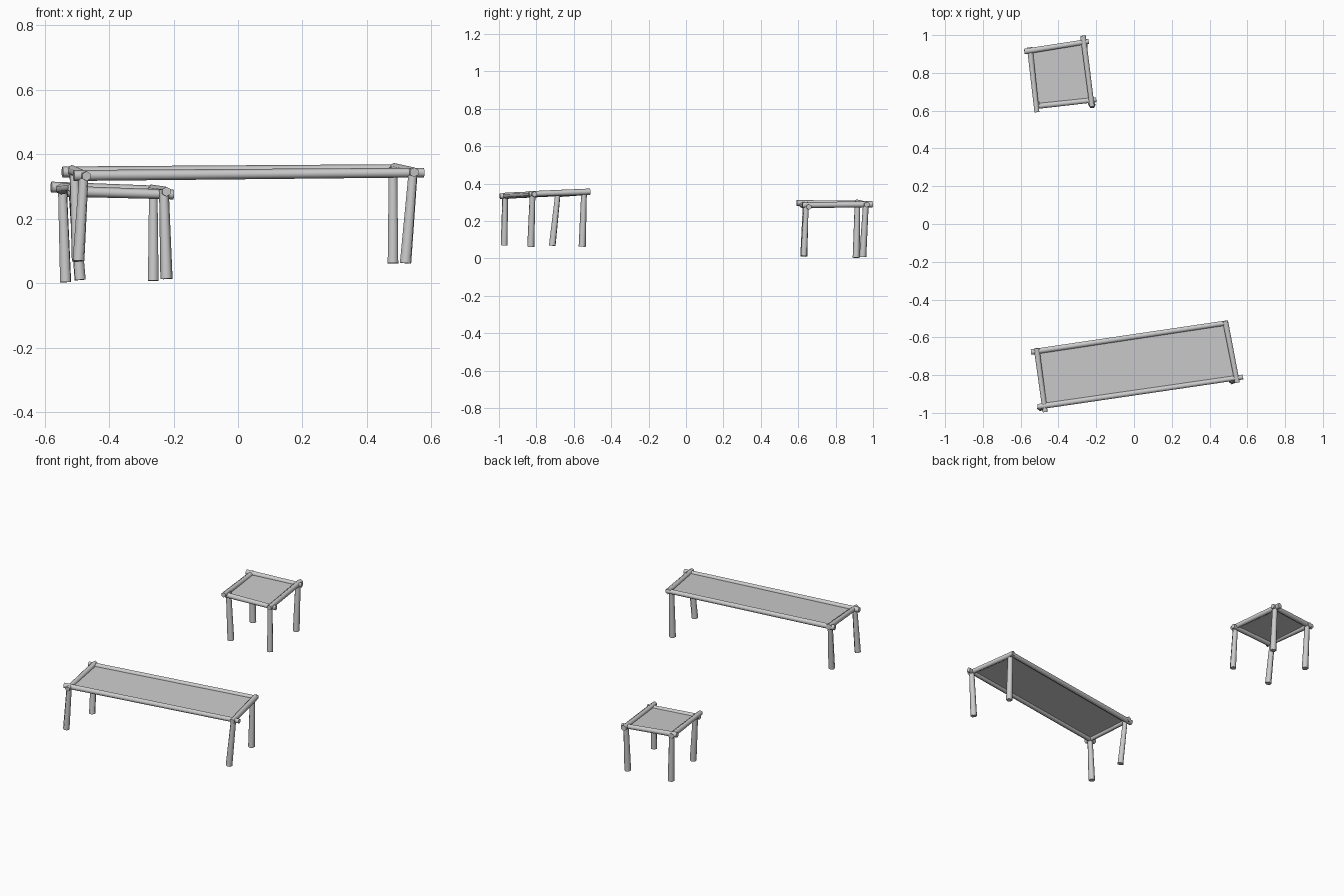
import bpy, bmesh
from mathutils import Vector

if "Cube" in bpy.data.objects:
    bpy.data.objects.remove(bpy.data.objects["Cube"])

SIDES = 6


def pole(name, a, b, ra, rb):
    """Tapered rough-cut pole between two points."""
    a, b = Vector(a), Vector(b)
    d = b - a
    bm = bmesh.new()
    bmesh.ops.create_cone(bm, cap_ends=True, segments=SIDES,
                          radius1=ra, radius2=rb, depth=d.length)
    for f in bm.faces:
        f.smooth = len(f.verts) == 4
    for e in bm.edges:
        if any(len(f.verts) != 4 for f in e.link_faces):
            e.smooth = False
    rot = d.to_track_quat('Z', 'Y').to_matrix().to_4x4()
    bm.transform(rot)
    bmesh.ops.translate(bm, verts=bm.verts, vec=(a + b) / 2)
    finish(name, bm)


def sheet(name, corners):
    """Thin single-surface seat stretched between the rails."""
    bm = bmesh.new()
    bm.faces.new([bm.verts.new(c) for c in corners])
    finish(name, bm)


def finish(name, bm):
    me = bpy.data.meshes.new(name)
    bm.to_mesh(me)
    bm.free()
    bpy.context.collection.objects.link(bpy.data.objects.new(name, me))


def furniture(name, legs, rails, seat):
    for pos, (foot, top) in legs.items():
        pole(f"{name}_{pos}_leg", foot, top, 0.019, 0.015)
    for pos, (a, b) in rails.items():
        pole(f"{name}_{pos}_rail", a, b, 0.017, 0.015)
    sheet(f"{name}_seat", seat)


# Square stool at the back
furniture(
    "stool",
    legs={
        "back_left": ((-0.535, 0.91, 0.003), (-0.545, 0.917, 0.30)),
        "front_left": ((-0.49, 0.63, 0.01), (-0.513, 0.64, 0.30)),
        "back_right": ((-0.263, 0.945, 0.007), (-0.263, 0.962, 0.295)),
        "front_right": ((-0.222, 0.63, 0.013), (-0.23, 0.643, 0.29)),
    },
    rails={
        "back": ((-0.58, 0.913, 0.298), (-0.24, 0.967, 0.287)),
        "front": ((-0.53, 0.622, 0.285), (-0.20, 0.658, 0.275)),
        "left": ((-0.552, 0.935, 0.292), (-0.514, 0.592, 0.296)),
        "right": ((-0.27, 0.997, 0.289), (-0.222, 0.622, 0.284)),
    },
    seat=[(-0.515, 0.625, 0.288), (-0.23, 0.65, 0.28),
          (-0.26, 0.965, 0.288), (-0.545, 0.92, 0.295)],
)

# Long bench at the front
furniture(
    "bench",
    legs={
        "back_left": ((-0.497, -0.715, 0.068), (-0.508, -0.685, 0.345)),
        "front_left": ((-0.495, -0.972, 0.07), (-0.478, -0.967, 0.342)),
        "back_right": ((0.481, -0.555, 0.062), (0.481, -0.545, 0.358)),
        "front_right": ((0.52, -0.83, 0.062), (0.544, -0.82, 0.352)),
    },
    rails={
        "back": ((-0.545, -0.678, 0.345), (0.494, -0.523, 0.354)),
        "front": ((-0.51, -0.968, 0.334), (0.577, -0.81, 0.343)),
        "left": ((-0.516, -0.658, 0.350), (-0.47, -0.995, 0.332)),
        "right": ((0.483, -0.513, 0.356), (0.547, -0.84, 0.344)),
    },
    seat=[(-0.485, -0.964, 0.334), (0.547, -0.814, 0.344),
          (0.485, -0.525, 0.355), (-0.512, -0.673, 0.347)],
)
